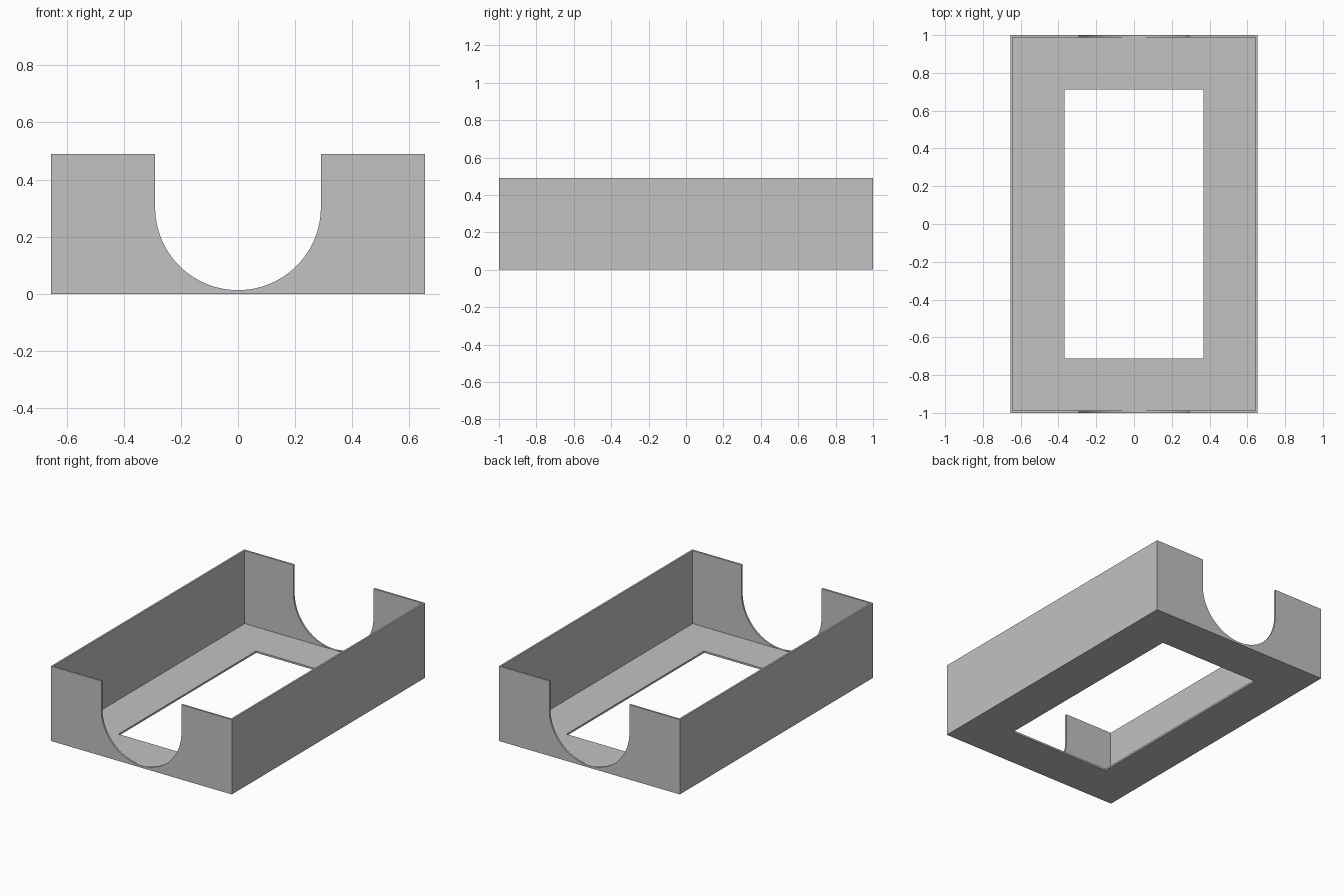
import bpy
import bmesh
from math import cos, sin, pi

cube = bpy.data.objects.get("Cube")
if cube:
    bpy.data.objects.remove(cube, do_unlink=True)

HALF_X, HALF_Y, HEIGHT = 0.655, 1.0, 0.49
WALL = 0.012
HOLE_X, HOLE_Y = 0.367, 0.712
ARCH_R, ARCH_STEPS = 0.29, 48

grey = bpy.data.materials.new("plain grey")
grey.use_nodes = True
colour = (0.54, 0.54, 0.54, 1)
grey.diffuse_color = colour
grey.node_tree.nodes["Principled BSDF"].inputs["Base Color"].default_value = colour


def prism(name, outline, direction):
    """Extrude a closed outline of 3D points along a direction."""
    bm = bmesh.new()
    face = bm.faces.new([bm.verts.new(p) for p in outline])
    ext = bmesh.ops.extrude_face_region(bm, geom=[face])
    moved = [v for v in ext["geom"] if isinstance(v, bmesh.types.BMVert)]
    bmesh.ops.translate(bm, vec=direction, verts=moved)
    bmesh.ops.recalc_face_normals(bm, faces=bm.faces)
    mesh = bpy.data.meshes.new(name)
    bm.to_mesh(mesh)
    bm.free()
    mesh.materials.append(grey)
    obj = bpy.data.objects.new(name, mesh)
    bpy.context.collection.objects.link(obj)
    return obj


def block(name, x, y, z0, z1):
    corners = [(-x, -y, z0), (x, -y, z0), (x, y, z0), (-x, y, z0)]
    return prism(name, corners, (0, 0, z1 - z0))


def cut(target, cutter):
    """Subtract the cutter from the target, then discard it."""
    cutter.hide_render = True
    mod = target.modifiers.new("cut", "BOOLEAN")
    mod.operation = "DIFFERENCE"
    mod.solver = "EXACT"
    mod.object = cutter
    bpy.context.view_layer.objects.active = target
    bpy.ops.object.modifier_apply(modifier=mod.name)
    bpy.data.objects.remove(cutter, do_unlink=True)


# Open tray with thin walls and floor
tray = block("open_tray", HALF_X, HALF_Y, 0, HEIGHT)
cut(tray, block("cavity", HALF_X - WALL, HALF_Y - WALL, WALL, HEIGHT + 0.2))

# Rectangular opening in the floor
cut(tray, block("floor_opening", HOLE_X, HOLE_Y, -0.2, 0.2))

# U-shaped notch through both end walls, just clear of the floor
centre_z = WALL + 0.001 + ARCH_R
angles = [pi + pi * i / ARCH_STEPS for i in range(ARCH_STEPS + 1)]
outline = [(ARCH_R * cos(a), -1.2, centre_z + ARCH_R * sin(a)) for a in angles]
outline += [(ARCH_R, -1.2, HEIGHT + 0.2), (-ARCH_R, -1.2, HEIGHT + 0.2)]
cut(tray, prism("end_notch", outline, (0, 2.4, 0)))

# Crisp edges, smooth notch curve
tray.select_set(True)
bpy.context.view_layer.objects.active = tray
bpy.ops.object.shade_smooth_by_angle(angle=pi / 6)
